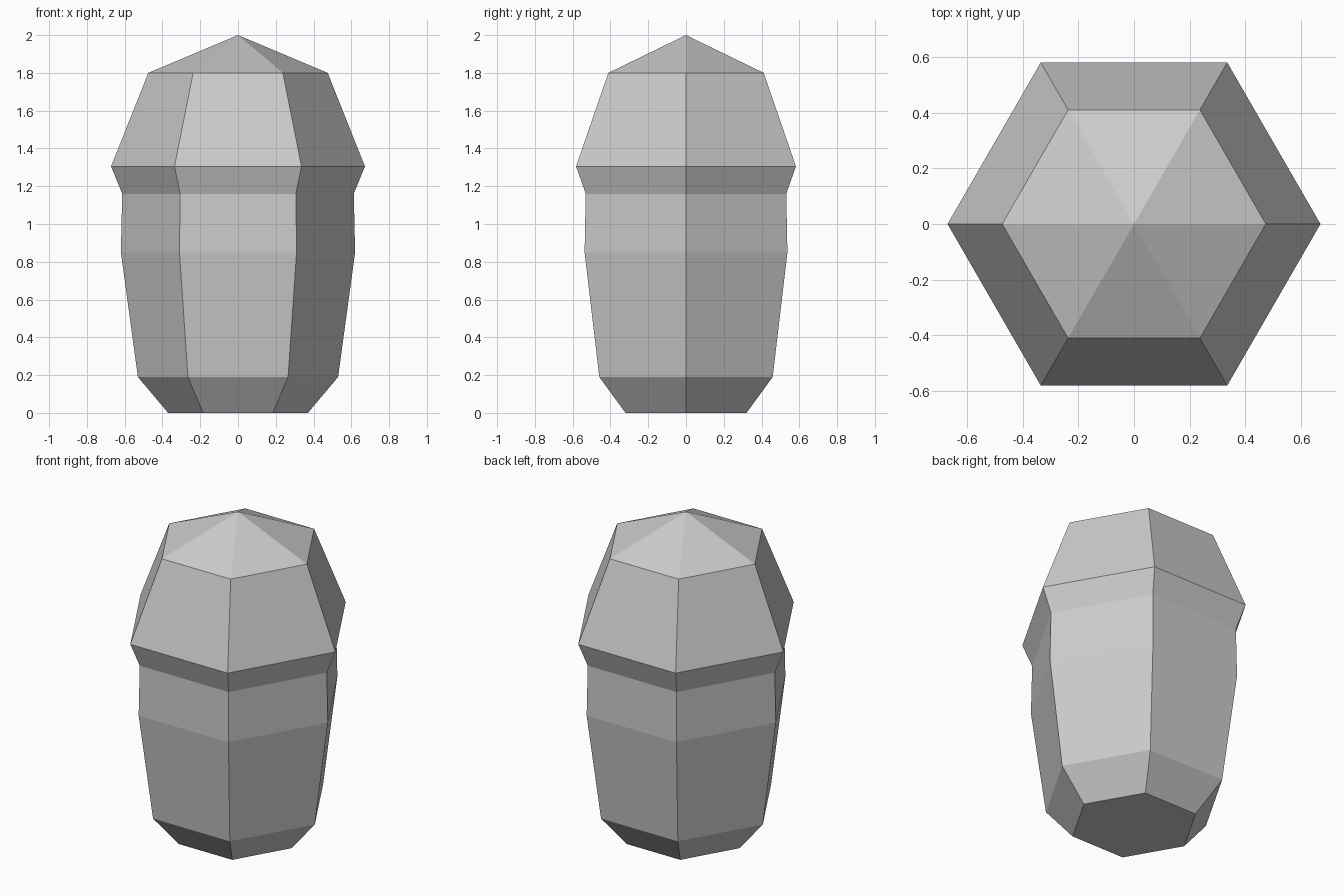
import bpy
import bmesh
from math import cos, sin, tau

cube = bpy.data.objects.get("Cube")
if cube:
    bpy.data.objects.remove(cube, do_unlink=True)

SIDES = 6
# Profile from base to shoulder: (corner radius, height)
PROFILE = [(0.37, 0.0), (0.53, 0.19), (0.62, 0.85),
           (0.613, 1.16), (0.672, 1.305), (0.475, 1.8)]
APEX_Z = 2.0

# Plain light grey
grey = bpy.data.materials.new("light_grey")
grey.use_nodes = True
colour = (0.6, 0.6, 0.6, 1.0)
grey.diffuse_color = colour
grey.node_tree.nodes["Principled BSDF"].inputs["Base Color"].default_value = colour

# Six-sided capsule: stacked rings joined by flat panels
bm = bmesh.new()
rings = [[bm.verts.new((r * cos(tau * i / SIDES), r * sin(tau * i / SIDES), z))
          for i in range(SIDES)] for r, z in PROFILE]
for low, high in zip(rings, rings[1:]):
    for i in range(SIDES):
        j = (i + 1) % SIDES
        bm.faces.new((low[i], low[j], high[j], high[i]))

# Flat base and pointed roof
bm.faces.new(rings[0][::-1])
apex = bm.verts.new((0, 0, APEX_Z))
for i in range(SIDES):
    bm.faces.new((rings[-1][i], rings[-1][(i + 1) % SIDES], apex))
bmesh.ops.recalc_face_normals(bm, faces=bm.faces)

mesh = bpy.data.meshes.new("hexagonal_capsule")
bm.to_mesh(mesh)
bm.free()
mesh.materials.append(grey)
body = bpy.data.objects.new("hexagonal_capsule", mesh)
bpy.context.collection.objects.link(body)
